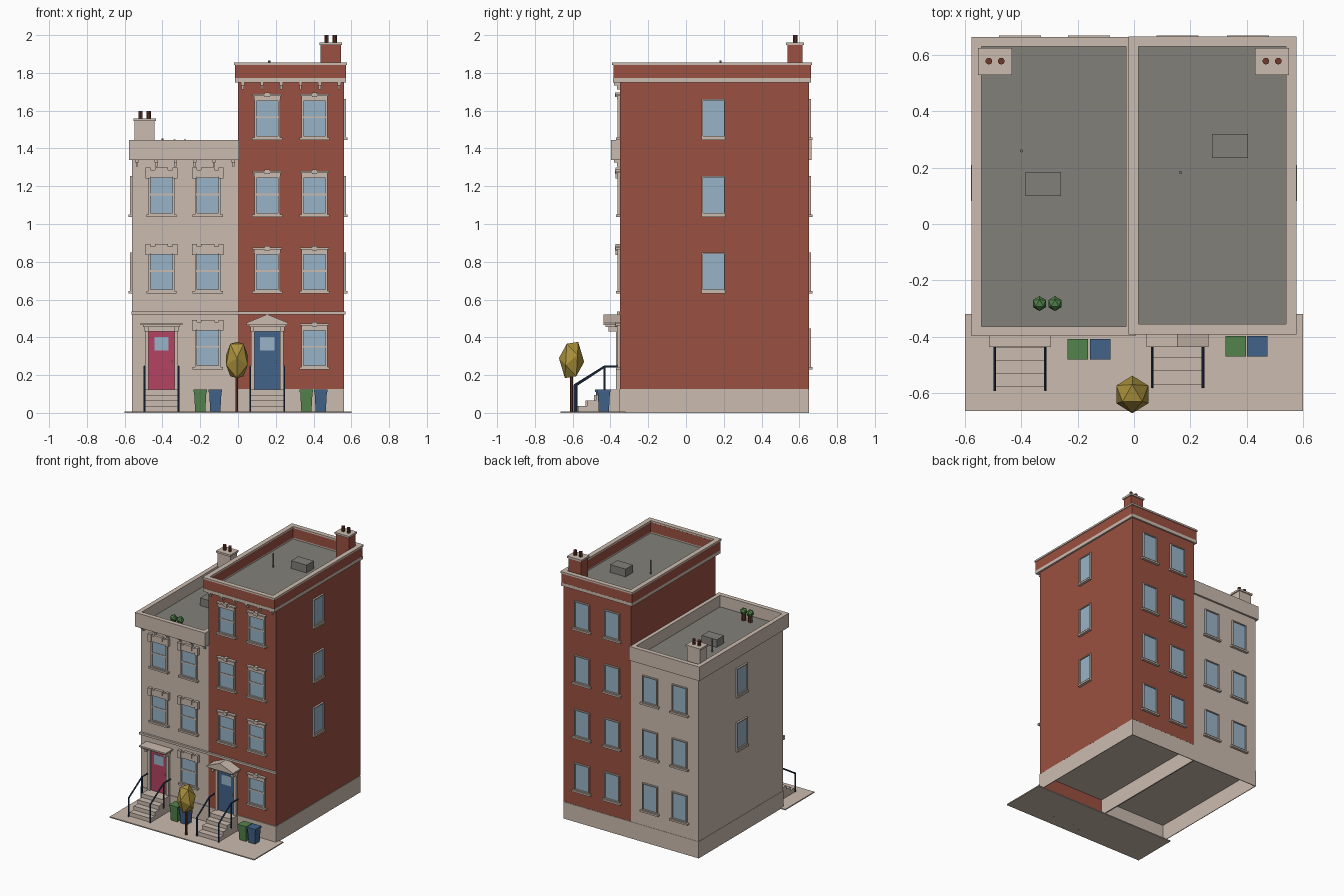
import bpy, bmesh, math
from mathutils import Matrix, Vector

if "Cube" in bpy.data.objects:
    bpy.data.objects.remove(bpy.data.objects["Cube"])


def mat(name, r, g, b):
    m = bpy.data.materials.new(name)
    lin = [(c / 255 / 12.92 if c < 10 else ((c / 255 + 0.055) / 1.055) ** 2.4) for c in (r, g, b)]
    m.diffuse_color = (*lin, 1)
    m.use_nodes = True
    m.node_tree.nodes["Principled BSDF"].inputs["Base Color"].default_value = m.diffuse_color
    return m


STONE = mat("stone", 203, 187, 175)
BRICK = mat("brick", 155, 80, 65)
ROOF = mat("roof_grey", 130, 128, 121)
GLASS = mat("glass", 153, 180, 200)
BLUE = mat("blue", 66, 98, 137)
PINK = mat("pink", 180, 67, 97)
GREEN = mat("green", 82, 132, 76)
GOLD = mat("gold", 172, 146, 60)
BROWN = mat("clay_brown", 112, 58, 44)
NAVY = mat("navy", 42, 62, 88)


def finish(name, bm, material):
    bmesh.ops.recalc_face_normals(bm, faces=bm.faces)
    me = bpy.data.meshes.new(name)
    bm.to_mesh(me)
    bm.free()
    me.materials.append(material)
    ob = bpy.data.objects.new(name, me)
    bpy.context.collection.objects.link(ob)
    return ob


def boxes(name, material, items):
    """Boxes given as (x0, x1, y0, y1, z0, z1), joined in one object."""
    bm = bmesh.new()
    for x0, x1, y0, y1, z0, z1 in items:
        m = Matrix.Translation(((x0 + x1) / 2, (y0 + y1) / 2, (z0 + z1) / 2)) @ \
            Matrix.Diagonal((abs(x1 - x0), abs(y1 - y0), abs(z1 - z0), 1))
        bmesh.ops.create_cube(bm, size=1, matrix=m)
    return finish(name, bm, material)


def ring(x0, x1, y0, y1, z0, z1, t):
    return [(x0, x1, y0, y0 + t, z0, z1), (x0, x1, y1 - t, y1, z0, z1),
            (x0, x0 + t, y0 + t, y1 - t, z0, z1), (x1 - t, x1, y0 + t, y1 - t, z0, z1)]


def rods(name, material, segs, r, sides=8):
    bm = bmesh.new()
    for a, b in segs:
        a, b = Vector(a), Vector(b)
        rot = (b - a).to_track_quat('Z', 'Y').to_matrix().to_4x4()
        bmesh.ops.create_cone(bm, cap_ends=True, segments=sides, radius1=r, radius2=r,
                              depth=(b - a).length, matrix=Matrix.Translation((a + b) / 2) @ rot)
    return finish(name, bm, material)


def prism(name, material, profile, y0, y1):
    bm = bmesh.new()
    f = bm.faces.new([bm.verts.new((x, y0, z)) for x, z in profile])
    ex = bmesh.ops.extrude_face_region(bm, geom=[f])
    bmesh.ops.translate(bm, verts=[v for v in ex['geom'] if isinstance(v, bmesh.types.BMVert)],
                        vec=(0, y1 - y0, 0))
    return finish(name, bm, material)


def ball(name, material, c, r, sz=1.0):
    bm = bmesh.new()
    m = Matrix.Translation(c) @ Matrix.Diagonal((r, r, r * sz, 1)) @ \
        Matrix.Rotation(math.pi / 2, 4, 'Z') @ Matrix.Rotation(math.radians(31.72), 4, 'Y')
    bmesh.ops.create_icosphere(bm, subdivisions=1, radius=1, matrix=m)
    return finish(name, bm, material)


def on_wall(wall, u0, u1, d, z0, z1):
    """Box standing out by d from one of the outer walls."""
    if wall == "front":
        return (u0, u1, -0.35 - d, -0.35, z0, z1)
    if wall == "back":
        return (u0, u1, 0.65, 0.65 + d, z0, z1)
    if wall == "left":
        return (-0.56 - d, -0.56, u0, u1, z0, z1)
    return (0.56, 0.56 + d, u0, u1, z0, z1)


# Pavement
boxes("pavement", STONE, [(-0.6, 0.6, -0.665, -0.32, 0, 0.008)])

# House bodies on open-bottomed plinths
boxes("stone_house_body", STONE, [(-0.56, 0, -0.35, 0.65, 0.125, 1.355)])
boxes("brick_house_body", BRICK, [(0, 0.56, -0.35, 0.65, 0.127, 1.755)])
boxes("brick_house_floor", STONE, [(0.001, 0.559, -0.349, 0.649, 0.12, 0.127)])
boxes("plinth", STONE, ring(-0.562, 0, -0.354, 0.652, 0, 0.125, 0.005)
      + ring(0, 0.562, -0.354, 0.652, 0, 0.125, 0.005))
boxes("plinth_brick_lining", BRICK, [(0.006, 0.556, -0.349, -0.346, 0.008, 0.12)])
boxes("string_course", STONE, [(-0.565, 0.57, -0.365, -0.35, 0.52, 0.536)])

# Roof decks and parapets
boxes("stone_house_roof", ROOF, [(-0.55, -0.01, -0.37, 0.64, 1.345, 1.358)])
boxes("brick_house_roof", ROOF, [(0.01, 0.55, -0.36, 0.64, 1.752, 1.762)])
boxes("stone_parapet", STONE, ring(-0.577, 0.006, -0.398, 0.665, 1.34, 1.445, 0.034))
boxes("brick_parapet_lower_band", STONE, ring(-0.016, 0.573, -0.387, 0.662, 1.748, 1.772, 0.03))
boxes("brick_parapet", BRICK, ring(-0.016, 0.572, -0.385, 0.661, 1.772, 1.843, 0.03))
boxes("brick_parapet_cap", STONE, ring(-0.02, 0.577, -0.392, 0.667, 1.843, 1.856, 0.036))
boxes("cornice_brackets", STONE,
      [b for x0, z in ((-0.535, 1.34), (0.025, 1.748)) for i in range(6) for b in
       ((x0 + i * 0.102 - 0.009, x0 + i * 0.102 + 0.009, -0.38, -0.35, z - 0.015, z),
        (x0 + i * 0.102 - 0.006, x0 + i * 0.102 + 0.006, -0.365, -0.35, z - 0.035, z - 0.015))])

# Windows
glass, frames, sills, lintels = [], [], [], []


def window(wall, u, z, style=None):
    w = 0.068 if style else 0.062
    glass.append(on_wall(wall, u - w, u + w, 0.004, z + 0.01, z + 0.21))
    t = 0.011 if style else 0.007
    for a, b, c, e in ((-w, -w + t, 0, 0.212), (w - t, w, 0, 0.212),
                       (-w, w, 0, 0.016), (-w, w, 0.212 - t, 0.212)):
        frames.append(on_wall(wall, u + a, u + b, 0.013, z + c, z + e))
    if style:
        frames.append(on_wall(wall, u - w, u + w, 0.008, z + 0.11, z + 0.12))
    s = 0.08 if style else (0.075 if wall == "back" else 0.064)
    sills.append(on_wall(wall, u - s, u + s, 0.02, z - 0.005, z + 0.008))
    if style == "stone":
        parts = ((-0.074, 0.074, 0.016, 0.21, 0.245), (-0.084, -0.058, 0.022, 0.2, 0.256),
                 (0.058, 0.084, 0.022, 0.2, 0.256), (-0.035, 0.035, 0.02, 0.225, 0.256))
    elif style == "brick":
        parts = ((-0.07, 0.07, 0.014, 0.21, 0.228), (-0.078, 0.078, 0.022, 0.228, 0.238),
                 (-0.014, 0.014, 0.025, 0.222, 0.246))
    else:
        parts = ()
    for a, b, d, c, e in parts:
        lintels.append(on_wall(wall, u + a, u + b, d, z + c, z + e))


ROWS = (0.235, 0.637, 1.042, 1.45)
for i, z in enumerate(ROWS):
    for u, style in ((-0.405, "stone"), (-0.16, "stone"), (0.155, "brick"), (0.405, "brick")):
        if style == "stone" and i == 3:
            continue
        window("back", u, z)
        if i or u in (-0.16, 0.405):  # the doors take the other ground-floor bays
            window("front", u, z, style)
    if i:
        window("right", 0.145, z)
    if i in (1, 2):
        window("left", 0.145, z)
boxes("window_glass", GLASS, glass)
boxes("window_frames", STONE, frames)
boxes("window_sills", STONE, sills)
boxes("window_lintels", STONE, lintels)

# Entrances: door, surround, hood, steps and railings
for name, x, colour, y0 in (("stone_house", -0.405, PINK, -0.595), ("brick_house", 0.155, BLUE, -0.585)):
    boxes(name + "_door", colour, [(x - 0.068, x + 0.068, -0.358, -0.35, 0.125, 0.432)])
    boxes(name + "_door_pane", GLASS, [(x - 0.038, x + 0.038, -0.361, -0.355, 0.33, 0.402)])
    boxes(name + "_door_knob", STONE, [(x + 0.05, x + 0.057, -0.366, -0.355, 0.265, 0.277)])
    boxes(name + "_door_surround", STONE,
          [(x + s * 0.068, x + s * 0.087, -0.37, -0.35, 0.125, 0.432) for s in (-1, 1)]
          + [(x - 0.087, x + 0.087, -0.372, -0.35, 0.43, 0.458)]
          + [(x + s * 0.07, x + s * 0.09, -0.41, -0.35, 0.43, 0.458) for s in (-1, 1)])
    boxes(name + "_door_hood", STONE, [(x - 0.098, x + 0.098, -0.425, -0.35, 0.455, 0.466),
                                       (x - 0.11, x + 0.11, -0.437, -0.35, 0.466, 0.477)])
    boxes(name + "_steps", STONE,
          [(x - 0.088, x + 0.088, y0 + 0.015 + i * 0.047, -0.35, 0.008 + i * 0.029, 0.037 + i * 0.029)
           for i in range(4)])
    segs = []
    for s in (-1, 1):
        rx = x + s * 0.09
        segs += [((rx, y0 + 0.006, 0), (rx, y0 + 0.006, 0.148)), ((rx, -0.432, 0.06), (rx, -0.432, 0.248)),
                 ((rx, y0 + 0.004, 0.146), (rx, -0.432, 0.245)), ((rx, -0.434, 0.245), (rx, -0.35, 0.245))]
    rods(name + "_railings", NAVY, segs, 0.0055, 6)
prism("door_pediment", STONE, [(0.045, 0.477), (0.265, 0.477), (0.155, 0.522)], -0.437, -0.35)

# Chimneys
for name, x, colour, z0, z in (("stone", -0.494, STONE, 1.35, 1.545), ("brick", 0.491, BRICK, 1.76, 1.948)):
    boxes(name + "_chimney", colour, [(x - 0.053, x + 0.053, 0.538, 0.618, z0, z)])
    boxes(name + "_chimney_cap", STONE, [(x - 0.06, x + 0.06, 0.53, 0.625, z, z + 0.014)])
    rods(name + "_chimney_pots", BROWN,
         [((x + s * 0.022, 0.579, z + 0.01), (x + s * 0.022, 0.579, z + 0.052)) for s in (-1, 1)], 0.012, 10)

# Roof hatches, vent pipes and potted plants
boxes("roof_hatches", ROOF, [(-0.385, -0.26, 0.1, 0.185, 1.355, 1.415), (0.277, 0.405, 0.235, 0.32, 1.76, 1.82)])
rods("vent_pipes", ROOF, [((-0.4, 0.26, 1.35), (-0.4, 0.26, 1.453)),
                          ((0.165, 0.183, 1.755), (0.165, 0.183, 1.866))], 0.006)
for i, x in enumerate((-0.336, -0.281)):
    rods(f"plant_pot_{i}", BROWN, [((x, -0.283, 1.355), (x, -0.283, 1.4))], 0.016)
    ball(f"plant_{i}", GREEN, (x, -0.283, 1.424), 0.027)

# Wheeled bins: tapered body with an overhanging lid
for i, (x, y, colour) in enumerate(((-0.2, -0.445, GREEN), (-0.12, -0.445, BLUE),
                                    (0.362, -0.435, GREEN), (0.438, -0.435, BLUE))):
    bm = bmesh.new()
    bmesh.ops.create_cone(bm, cap_ends=True, segments=4, radius1=0.038, radius2=0.046, depth=0.102,
                          matrix=Matrix.Translation((x, y, 0.059)) @ Matrix.Rotation(math.pi / 4, 4, 'Z'))
    finish(f"bin_body_{i}", bm, colour)
    boxes(f"bin_lid_{i}", colour, [(x - 0.036, x + 0.036, y - 0.036, y + 0.036, 0.11, 0.124)])

# Street tree
rods("tree_trunk", BROWN, [((-0.006, -0.606, 0), (-0.006, -0.606, 0.22))], 0.008, 6)
ball("tree_crown", GOLD, (-0.006, -0.606, 0.28), 0.067, 1.68)
